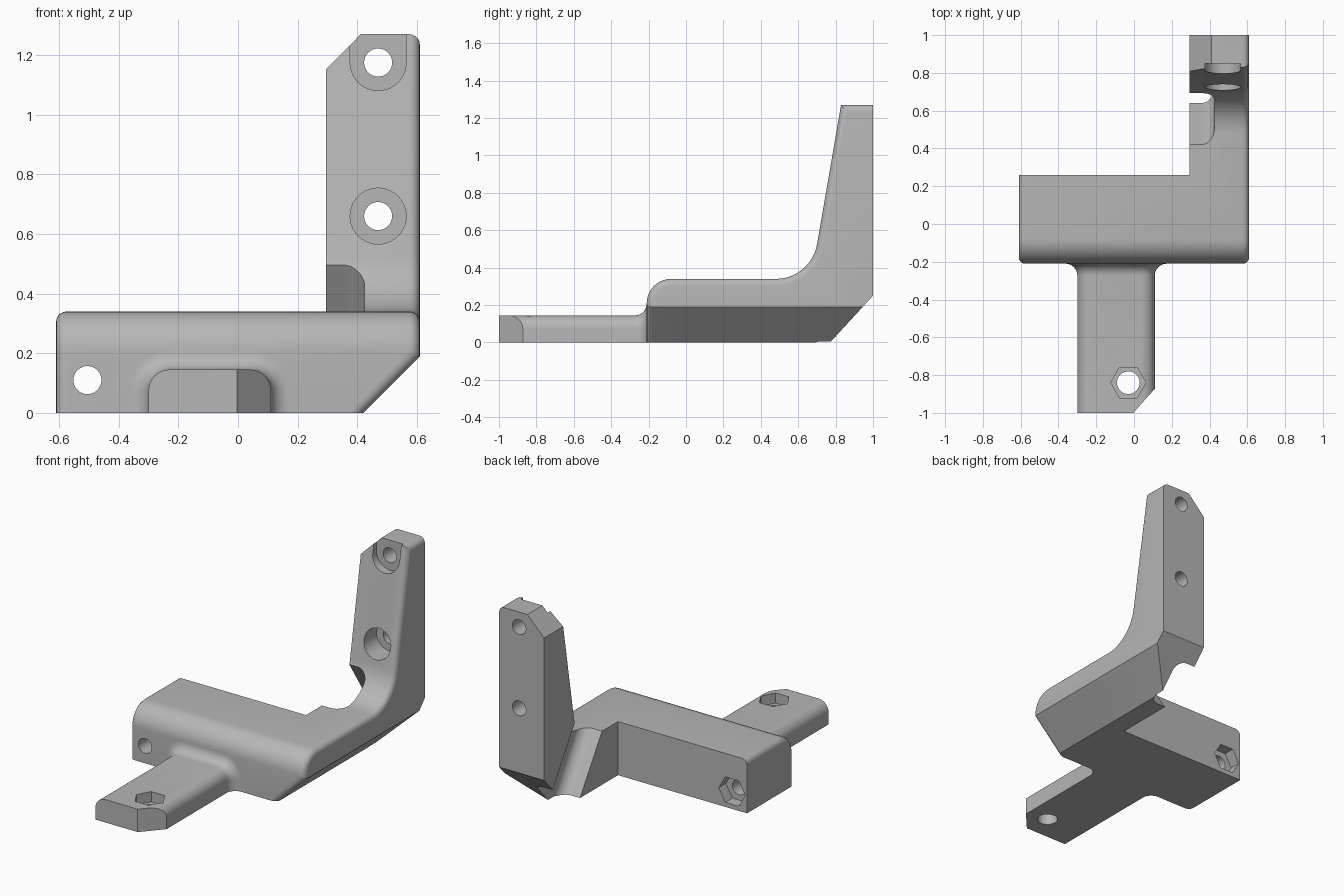
import bpy, bmesh, math
from mathutils import Matrix, Vector

cube = bpy.data.objects.get("Cube")
if cube:
    bpy.data.objects.remove(cube, do_unlink=True)

grey = bpy.data.materials.new("plain_grey")
grey.use_nodes = True
grey.diffuse_color = (0.47, 0.47, 0.47, 1)
grey.node_tree.nodes["Principled BSDF"].inputs["Base Color"].default_value = (0.47, 0.47, 0.47, 1)


def arc(cx, cy, r, start, end, n=10):
    angles = [math.radians(start + (end - start) * i / n) for i in range(n + 1)]
    return [(cx + r * math.cos(a), cy + r * math.sin(a)) for a in angles]


def place(axis, p, t):
    return {"x": (t, *p), "y": (p[0], t, p[1]), "z": (*p, t)}[axis]


def loft(axis, sections):
    """Closed skin through (position, outline) sections along an axis."""
    bm = bmesh.new()
    rings = [[bm.verts.new(place(axis, p, t)) for p in pts] for t, pts in sections]
    for a, b in zip(rings, rings[1:]):
        for i in range(len(a)):
            j = (i + 1) % len(a)
            bm.faces.new((a[i], a[j], b[j], b[i]))
    bm.faces.new(rings[0])
    bm.faces.new(rings[-1])
    bmesh.ops.recalc_face_normals(bm, faces=bm.faces)
    return bm


def prism(axis, pts, lo, hi):
    return loft(axis, [(lo, pts), (hi, pts)])


def make(name, bm):
    mesh = bpy.data.meshes.new(name)
    bm.to_mesh(mesh)
    bm.free()
    mesh.materials.append(grey)
    obj = bpy.data.objects.new(name, mesh)
    bpy.context.collection.objects.link(obj)
    return obj


def combine(target, bm, operation="DIFFERENCE"):
    """Apply a boolean with a temporary tool solid."""
    tool = make("tool", bm)
    tool.hide_render = True
    mod = target.modifiers.new("boolean", "BOOLEAN")
    mod.operation, mod.solver, mod.object = operation, "EXACT", tool
    bpy.context.view_layer.objects.active = target
    bpy.ops.object.modifier_apply(modifier=mod.name)
    bpy.data.objects.remove(tool, do_unlink=True)


def circle(cx, cy, r, n=40):
    return arc(cx, cy, r, 0, 360, n)[:-1]


# Bracket body: side profile with rounded front edge and swept-up arm
profile = ([(-0.21, 0)] + arc(-0.08, 0.21, 0.13, 180, 90)
           + arc(0.48, 0.564, 0.224, -90, -9.8, 14)
           + [(0.829, 1.27), (1.0, 1.27), (1.0, 0.25), (0.77, 0)])
bm = prism("x", profile, -0.61, 0.61)

# Sloped lower side
bmesh.ops.bisect_plane(bm, geom=bm.verts[:] + bm.edges[:] + bm.faces[:],
                       plane_co=(0.42, 0, 0), plane_no=(1, 0, -1), clear_outer=True)
bmesh.ops.holes_fill(bm, edges=[e for e in bm.edges if e.is_boundary], sides=0)
bmesh.ops.recalc_face_normals(bm, faces=bm.faces)


# Soft edges around both ends, leaving rear and underside crisp
def soft(edge):
    if len(edge.link_faces) != 2:
        return False
    a, b = sorted((f.normal for f in edge.link_faces), key=lambda n: abs(n.x))
    return abs(a.x) < 0.1 and abs(b.x) > 0.5 and a.y < 0.5 and a.z > -0.5


bmesh.ops.bevel(bm, geom=[e for e in bm.edges if soft(e)], offset=0.035,
                segments=5, profile=0.5, affect="EDGES", clamp_overlap=False)
bracket = make("bracket", bm)

# Open space beside the arm, and its cut top corner
combine(bracket, prism("x", [(0.26, -1), (1.2, -1), (1.2, 2), (0.26, 2)], -1, 0.295))
combine(bracket, prism("y", [(0.195, 1.05), (0.51, 1.37), (0.195, 1.37)], 0.4, 1.2))

# Slanted cable channel through the foot of the arm
channel = prism("z", [(0.15, 0)] + arc(0.355, 0.07, 0.07, -90, 0)
                + arc(0.355, 0.244, 0.07, 0, 90) + [(0.15, 0.314)], -0.9, 0.5)
slope = Vector((0, 0.34, 0.22)).normalized()
along = Vector((1, 0, 0)).cross(slope)
turn = Matrix((Vector((1, 0, 0)), slope, along)).transposed().to_4x4()
channel.transform(Matrix.Translation((0, 0.42, 0.34)) @ turn)
combine(bracket, channel)


# Front tongue, flaring into the body with a fillet
def tongue_outline(grow):
    r = 0.07 + grow
    return ([(-0.30 - grow, 0)] + arc(-0.23, 0.075, r, 180, 90)
            + arc(0.04, 0.075, r, 90, 0) + [(0.11 + grow, 0)])


fillet = 0.063
sections = [(-1.0, tongue_outline(0))]
for i in range(9):
    a = math.radians(90 * i / 8)
    sections.append((-0.21 - fillet * (1 - math.sin(a)), tongue_outline(fillet * (1 - math.cos(a)))))
sections.append((-0.1, tongue_outline(fillet)))
combine(bracket, loft("y", sections), "UNION")

# Tongue corner cut, bolt hole and nut pocket
combine(bracket, prism("z", [(-0.11, -1.12), (0.21, -0.76), (0.21, -1.12)], -0.1, 0.3))
combine(bracket, prism("z", circle(-0.03, -0.84, 0.06), -0.1, 0.3))
combine(bracket, prism("z", circle(-0.03, -0.84, 0.093, 6), 0.08, 0.3))

# Body bolt hole with nut pocket at the rear
combine(bracket, prism("y", circle(-0.505, 0.11, 0.047), -0.4, 0.4))
combine(bracket, prism("y", circle(-0.505, 0.11, 0.093, 6), 0.19, 0.4))

# Arm screw holes with recesses; the upper recess opens at the top
for z in (0.66, 1.175):
    combine(bracket, prism("y", circle(0.47, z, 0.047), 0.4, 1.2))
combine(bracket, prism("y", circle(0.47, 0.66, 0.094), 0.4, 0.85))
combine(bracket, prism("y", arc(0.47, 1.175, 0.094, 180, 360, 20)
                       + [(0.564, 1.4), (0.376, 1.4)], 0.4, 0.85))

# Smooth rounded parts, crisp edges
bpy.ops.object.select_all(action="DESELECT")
bracket.select_set(True)
bpy.context.view_layer.objects.active = bracket
bpy.ops.object.shade_smooth_by_angle(angle=math.radians(25))
